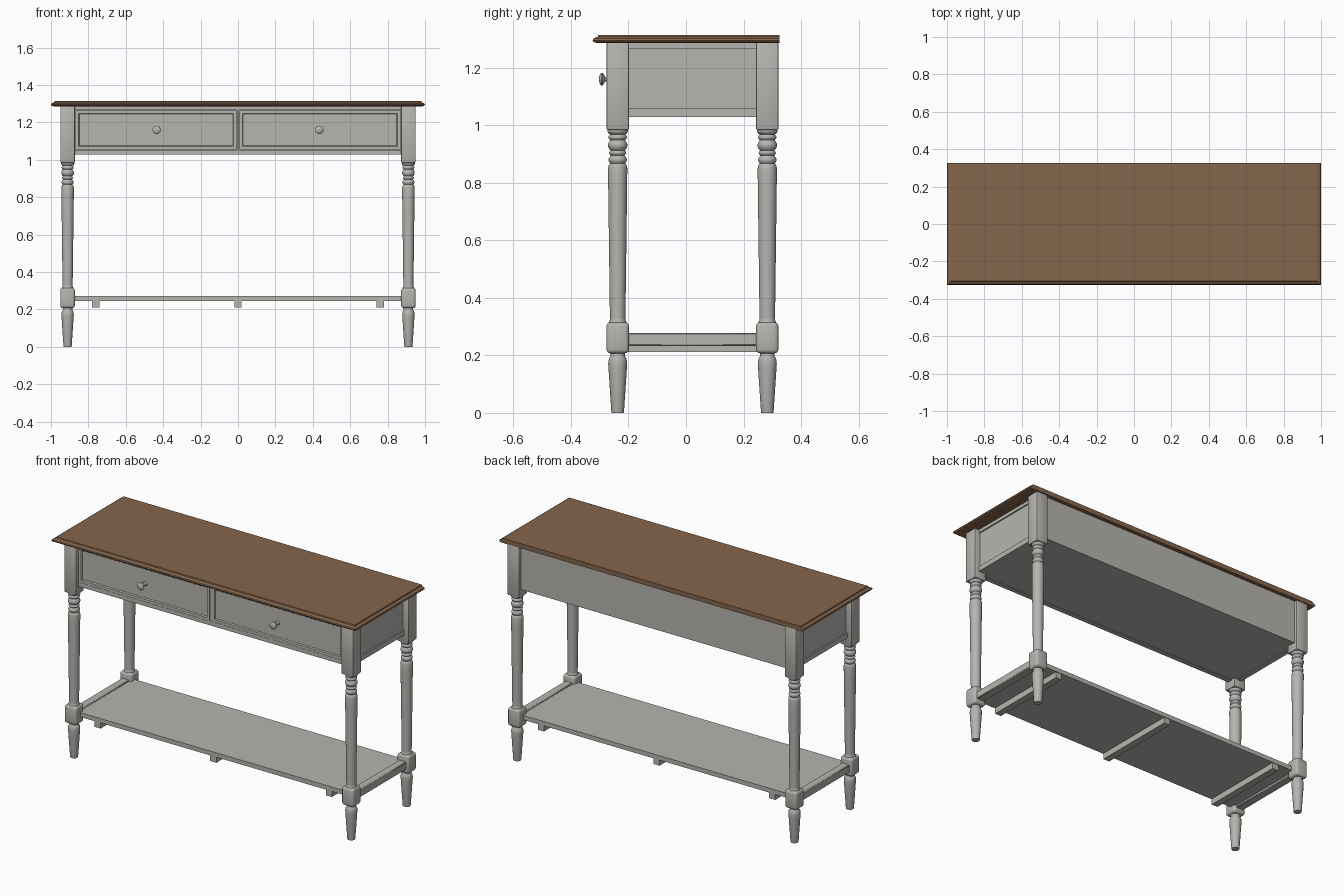
import bpy, bmesh, math
from mathutils import Matrix

if "Cube" in bpy.data.objects:
    bpy.data.objects.remove(bpy.data.objects["Cube"])


def material(name, rgb):
    m = bpy.data.materials.new(name)
    m.diffuse_color = (*rgb, 1)
    m.use_nodes = True
    m.node_tree.nodes["Principled BSDF"].inputs["Base Color"].default_value = m.diffuse_color
    return m


GREY = material("warm grey paint", (0.47, 0.46, 0.43))
WOOD = material("brown wood", (0.235, 0.133, 0.073))


def finish(bm, name, mat, smooth=False):
    bmesh.ops.recalc_face_normals(bm, faces=bm.faces)
    me = bpy.data.meshes.new(name)
    bm.to_mesh(me)
    bm.free()
    ob = bpy.data.objects.new(name, me)
    bpy.context.collection.objects.link(ob)
    me.materials.append(mat)
    if smooth:
        bpy.ops.object.select_all(action='DESELECT')
        ob.select_set(True)
        bpy.context.view_layer.objects.active = ob
        bpy.ops.object.shade_smooth_by_angle(angle=math.radians(40))
    return ob


def box_bm(x, y, z):
    bm = bmesh.new()
    bmesh.ops.create_cube(bm, size=1)
    for v in bm.verts:
        v.co = [a + (c + 0.5) * (b - a) for c, (a, b) in zip(v.co, (x, y, z))]
    return bm


def box(name, x, y, z, bevel=0, segments=1):
    bm = box_bm(x, y, z)
    if bevel:
        bmesh.ops.bevel(bm, geom=bm.edges[:], offset=bevel, segments=segments,
                        profile=0.5, affect='EDGES')
    return finish(bm, name, GREY, bevel > 0)


def lathe(name, profile, matrix, sides=32):
    bm = bmesh.new()
    rings = [[bm.verts.new((r * math.cos(2 * math.pi * i / sides),
                            r * math.sin(2 * math.pi * i / sides), z))
              for i in range(sides)] for r, z in profile]
    for a, b in zip(rings, rings[1:]):
        for i in range(sides):
            j = (i + 1) % sides
            bm.faces.new((a[i], a[j], b[j], b[i]))
    bm.faces.new(rings[0])
    bm.faces.new(rings[-1])
    bm.transform(matrix)
    return finish(bm, name, GREY, True)


# Tabletop: moulded edge on front and sides, straight at the back
bm = bmesh.new()
loops = []
for inset, z in ((0.014, 1.286), (0.004, 1.289), (0, 1.295), (0.003, 1.301),
                 (0.012, 1.305), (0.018, 1.308), (0.02, 1.314)):
    x, y = 1 - inset, -0.325 + inset
    loops.append([bm.verts.new((px, py, z)) for px, py in
                  ((-x, y), (x, y), (x, 0.325), (-x, 0.325))])
for a, b in zip(loops, loops[1:]):
    for i in range(4):
        j = (i + 1) % 4
        bm.faces.new((a[i], a[j], b[j], b[i]))
bm.faces.new(loops[0])
bm.faces.new(loops[-1])
finish(bm, "tabletop", WOOD)

# Turned legs with square blocks
foot = [(0.021, 0), (0.022, 0.004), (0.032, 0.155), (0.033, 0.17),
        (0.032, 0.183), (0.028, 0.193), (0.025, 0.198), (0.027, 0.215)]
shaft = [(0.03, 0.305), (0.031, 0.316), (0.027, 0.322), (0.027, 0.33),
         (0.033, 0.80), (0.0335, 0.85), (0.031, 0.861), (0.027, 0.866)]
for z0, z1, r in ((0.867, 0.892, 0.032), (0.895, 0.912, 0.030),
                  (0.915, 0.945, 0.034), (0.948, 0.968, 0.032),
                  (0.970, 0.990, 0.036)):
    for k in range(7):
        t = k / 6
        shaft.append((r - 0.006 + 0.006 * math.sin(math.pi * t), z0 + (z1 - z0) * t))
h = 0.039
for sx, side in ((-1, "left"), (1, "right")):
    for cy, end in ((-0.2375, "front"), (0.2825, "back")):
        cx = sx * 0.911
        leg = f"{end}_{side}_leg"
        at = Matrix.Translation((cx, cy, 0))
        lathe(leg + "_foot", foot, at)
        lathe(leg + "_shaft", shaft, at)
        box(leg + "_lower_block", (cx - h, cx + h), (cy - h, cy + h), (0.207, 0.315), 0.014, 3)
        box(leg + "_upper_block", (cx - h, cx + h), (cy - h, cy + h), (0.983, 1.287), 0.006, 2)

    # Side apron with top and bottom strips, and lower side rail
    def across(a, b):
        return sorted((sx * a, sx * b))
    yy = (-0.21, 0.255)
    box(side + "_apron", across(0.89, 0.913), yy, (1.03, 1.287))
    box(side + "_apron_top_strip", across(0.89, 0.921), yy, (1.267, 1.287))
    box(side + "_apron_bottom_strip", across(0.89, 0.921), yy, (1.028, 1.058))
    box(side + "_shelf_rail", across(0.885, 0.935), yy, (0.233, 0.278), 0.004)

    # Drawer front with recessed panel
    bm = box_bm(across(0.008, 0.868), (-0.256, -0.236), (1.056, 1.264))
    front = [f for f in bm.faces if f.calc_center_median().y < -0.25]
    bmesh.ops.inset_individual(bm, faces=front, thickness=0.022, depth=0)
    bmesh.ops.inset_individual(bm, faces=front, thickness=0.006, depth=-0.007)
    finish(bm, side + "_drawer_front", GREY)

    # Drawer knob
    knob = [(0.014, 0), (0.013, 0.004), (0.008, 0.008), (0.008, 0.034), (0.016, 0.038),
            (0.022, 0.043), (0.022, 0.047), (0.017, 0.052), (0.008, 0.055)]
    lathe(side + "_drawer_knob", knob,
          Matrix.Translation((sx * 0.435, -0.247, 1.16)) @ Matrix.Rotation(math.pi / 2, 4, 'X'))

# Case: front rails, divider, back apron and bottom
box("front_top_rail", (-0.88, 0.88), (-0.252, -0.225), (1.267, 1.287))
box("front_bottom_rail", (-0.88, 0.88), (-0.252, -0.225), (1.028, 1.053))
box("drawer_divider", (-0.006, 0.006), (-0.252, -0.225), (1.05, 1.27))
box("back_apron", (-0.88, 0.88), (0.275, 0.303), (1.028, 1.287))
box("case_bottom", (-0.895, 0.895), (-0.23, 0.28), (1.032, 1.045))

# Lower shelf and its cross supports
box("shelf", (-0.89, 0.89), (-0.235, 0.28), (0.246, 0.272))
for x, name in ((-0.76, "left"), (0, "middle"), (0.76, "right")):
    box(name + "_shelf_support", (x - 0.02, x + 0.02), (-0.232, 0.277), (0.211, 0.248))
